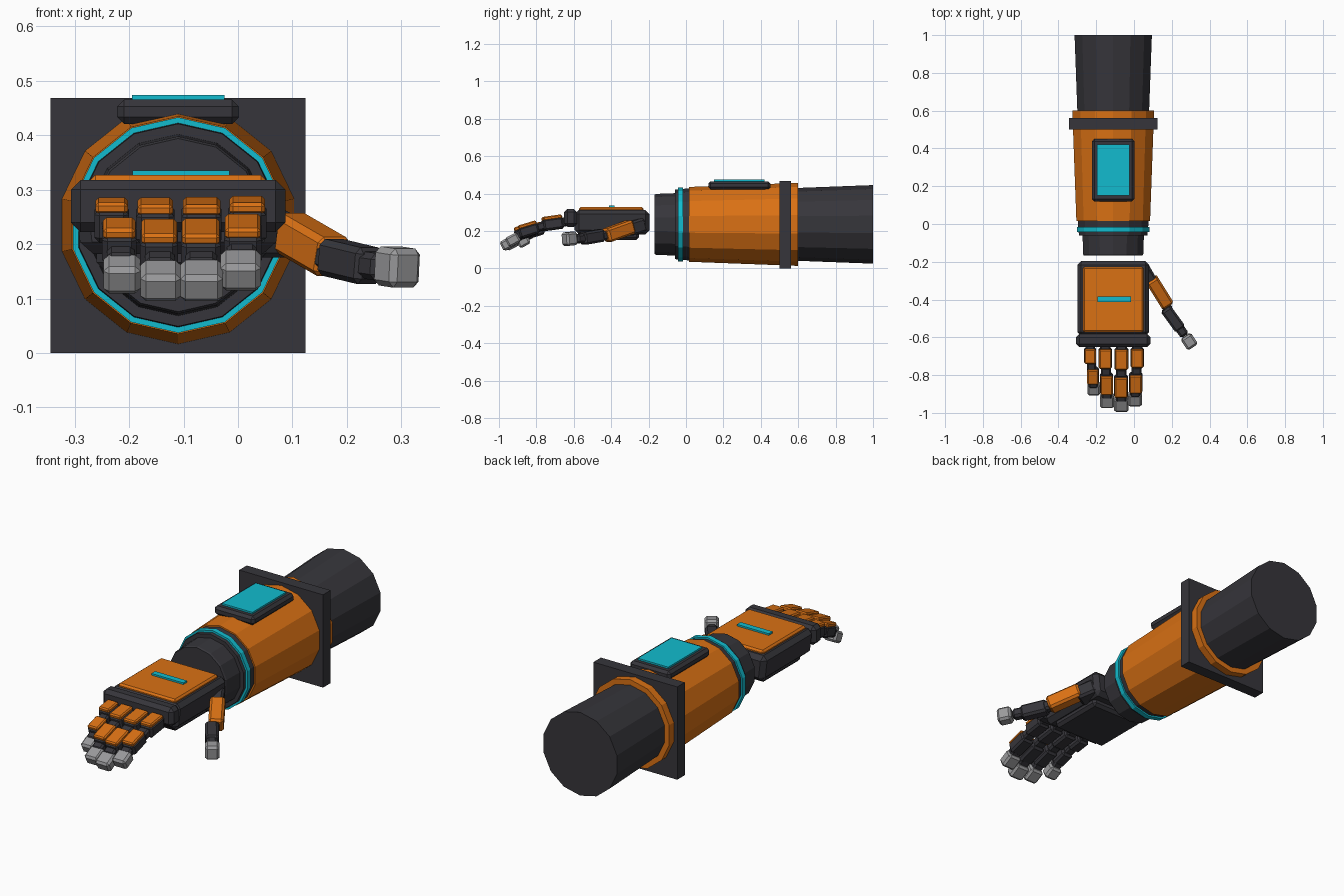
import bpy, bmesh, math
from mathutils import Vector, Euler

if "Cube" in bpy.data.objects:
    bpy.data.objects.remove(bpy.data.objects["Cube"], do_unlink=True)


def material(name, rgb):
    m = bpy.data.materials.new(name)
    m.use_nodes = True
    m.diffuse_color = (*rgb, 1)
    m.node_tree.nodes["Principled BSDF"].inputs["Base Color"].default_value = (*rgb, 1)
    return m


DARK = material("charcoal", (0.037, 0.036, 0.043))
ORANGE = material("orange", (0.70, 0.165, 0.007))
TEAL = material("teal", (0.006, 0.50, 0.62))
GREY = material("light_grey", (0.32, 0.32, 0.33))

AXIS_X, AXIS_Z, SIDES = -0.11, 0.235, 14


def finish(name, bm, mat):
    bmesh.ops.recalc_face_normals(bm, faces=bm.faces)
    mesh = bpy.data.meshes.new(name)
    bm.to_mesh(mesh)
    bm.free()
    mesh.materials.append(mat)
    ob = bpy.data.objects.new(name, mesh)
    bpy.context.collection.objects.link(ob)
    return ob


def box(name, mat, loc, size, rot=(0, 0, 0), bevel=0.0, taper=1.0):
    """Chamfered box; taper narrows its underside."""
    bm = bmesh.new()
    bmesh.ops.create_cube(bm, size=1)
    for v in bm.verts:
        k = taper if v.co.z < 0 else 1
        v.co = Vector((v.co.x * size[0] * k, v.co.y * size[1], v.co.z * size[2]))
    ob = finish(name, bm, mat)
    ob.location, ob.rotation_euler = loc, rot
    if bevel:
        mod = ob.modifiers.new("chamfer", "BEVEL")
        mod.width, mod.segments = bevel, 1
    return ob


def tube(name, mat, profile):
    """Faceted solid around the arm axis from (y, radius) pairs."""
    bm = bmesh.new()
    rings = []
    for y, r in profile:
        angles = [math.tau * i / SIDES for i in range(SIDES)]
        rings.append([bm.verts.new((AXIS_X + r * math.sin(a), y, AXIS_Z + r * math.cos(a)))
                      for a in angles])
    for a, b in zip(rings, rings[1:]):
        for i in range(SIDES):
            j = (i + 1) % SIDES
            bm.faces.new((a[i], a[j], b[j], b[i]))
    bm.faces.new(rings[0])
    bm.faces.new(rings[-1])
    return finish(name, bm, mat)


# Forearm
tube("upper_sleeve", DARK, [(0.55, 0.193), (1.0, 0.21)])
tube("forearm_shell", ORANGE, [(0.015, 0.2), (0.6, 0.222)])
tube("wrist_collar", DARK, [(-0.06, 0.186), (0.02, 0.193)])
tube("glow_ring", TEAL, [(-0.043, 0.198), (-0.017, 0.198)])
tube("wrist_cuff", DARK, [(-0.168, 0.159), (-0.16, 0.163), (-0.05, 0.167)])
box("elbow_plate", DARK, (AXIS_X, 0.531, 0.234), (0.468, 0.06, 0.468))

# Forearm display
box("display_base", DARK, (AXIS_X, 0.285, 0.443), (0.224, 0.332, 0.045), bevel=0.013)
box("display_screen", TEAL, (AXIS_X, 0.285, 0.4695), (0.17, 0.27, 0.009))

# Hand body
box("palm", DARK, (AXIS_X, -0.395, 0.247), (0.386, 0.40, 0.13), bevel=0.022, taper=0.92)
box("palm_pad", DARK, (AXIS_X, -0.40, 0.18), (0.30, 0.30, 0.055), bevel=0.014)
box("knuckle_bar", DARK, (AXIS_X, -0.617, 0.27), (0.394, 0.07, 0.096), bevel=0.018)
box("back_plate", ORANGE, (AXIS_X, -0.40, 0.31), (0.322, 0.345, 0.034), bevel=0.009)
box("back_light", TEAL, (-0.105, -0.398, 0.331), (0.178, 0.03, 0.009))

# Fingers: x at each segment, width, length scale, droop
FINGERS = {
    "little": ((-0.232, -0.218, -0.213), 0.064, 0.73, 0.9),
    "ring": ((-0.152, -0.145, -0.142), 0.070, 0.94, 1.0),
    "middle": ((-0.067, -0.068, -0.067), 0.074, 1.0, 1.0),
    "index": ((0.017, 0.009, 0.005), 0.070, 0.91, 0.84),
}
# Segment name, distance, drop, pitch, length, thickness
SEGMENTS = [
    ("base", 0.064, 0.017, 8, 0.118, 0.062),
    ("mid", 0.208, 0.060, 17, 0.118, 0.058),
    ("tip", 0.302, 0.120, 28, 0.076, 0.056),
]
for finger, (xs, width, scale, droop) in FINGERS.items():
    previous = Vector((xs[0], -0.645, 0.25))
    for x, (part, dist, drop, pitch, length, thick) in zip(xs, SEGMENTS):
        name = f"{finger}_finger_{part}"
        tip = part == "tip"
        rot = Euler((math.radians(pitch), 0, 0))
        loc = Vector((x, -0.65 - dist * scale, 0.253 - drop * droop))
        size_y = length * (scale ** 0.5 if tip else scale)
        box(name, GREY if tip else DARK, loc, (width + 0.004 * tip, size_y, thick),
            rot, bevel=0.01)
        # Joint block behind the segment
        back = Vector((0, size_y / 2, 0))
        back.rotate(rot)
        joint = (loc + back + previous) / 2
        box(name + "_joint", DARK, joint, (width * 0.78, 0.045, thick * 0.75), rot, bevel=0.008)
        previous = loc - back
        # Armour plate on the back of the segment
        if not tip:
            up = Vector((0, 0, thick / 2 + 0.002))
            up.rotate(rot)
            box(name + "_armour", ORANGE, loc + up, (width * 0.93, size_y * 0.93, 0.022),
                rot, bevel=0.006)

# Thumb: material, centre, size, pitch, yaw
THUMB = [
    ("socket", DARK, (0.06, -0.275, 0.222), (0.09, 0.10, 0.075), 15, 30),
    ("base", ORANGE, (0.134, -0.36, 0.199), (0.07, 0.172, 0.075), 17, 32),
    ("base_joint", DARK, (0.17, -0.435, 0.176), (0.05, 0.06, 0.05), 10, 34),
    ("mid", DARK, (0.206, -0.502, 0.168), (0.062, 0.135, 0.068), 8, 36),
    ("mid_joint", DARK, (0.252, -0.566, 0.16), (0.05, 0.06, 0.05), 5, 36),
    ("tip", GREY, (0.292, -0.622, 0.158), (0.066, 0.07, 0.072), 5, 34),
]
for part, mat, loc, size, pitch, yaw in THUMB:
    box("thumb_" + part, mat, loc, size,
        (math.radians(pitch), 0, math.radians(yaw)), bevel=0.011)
